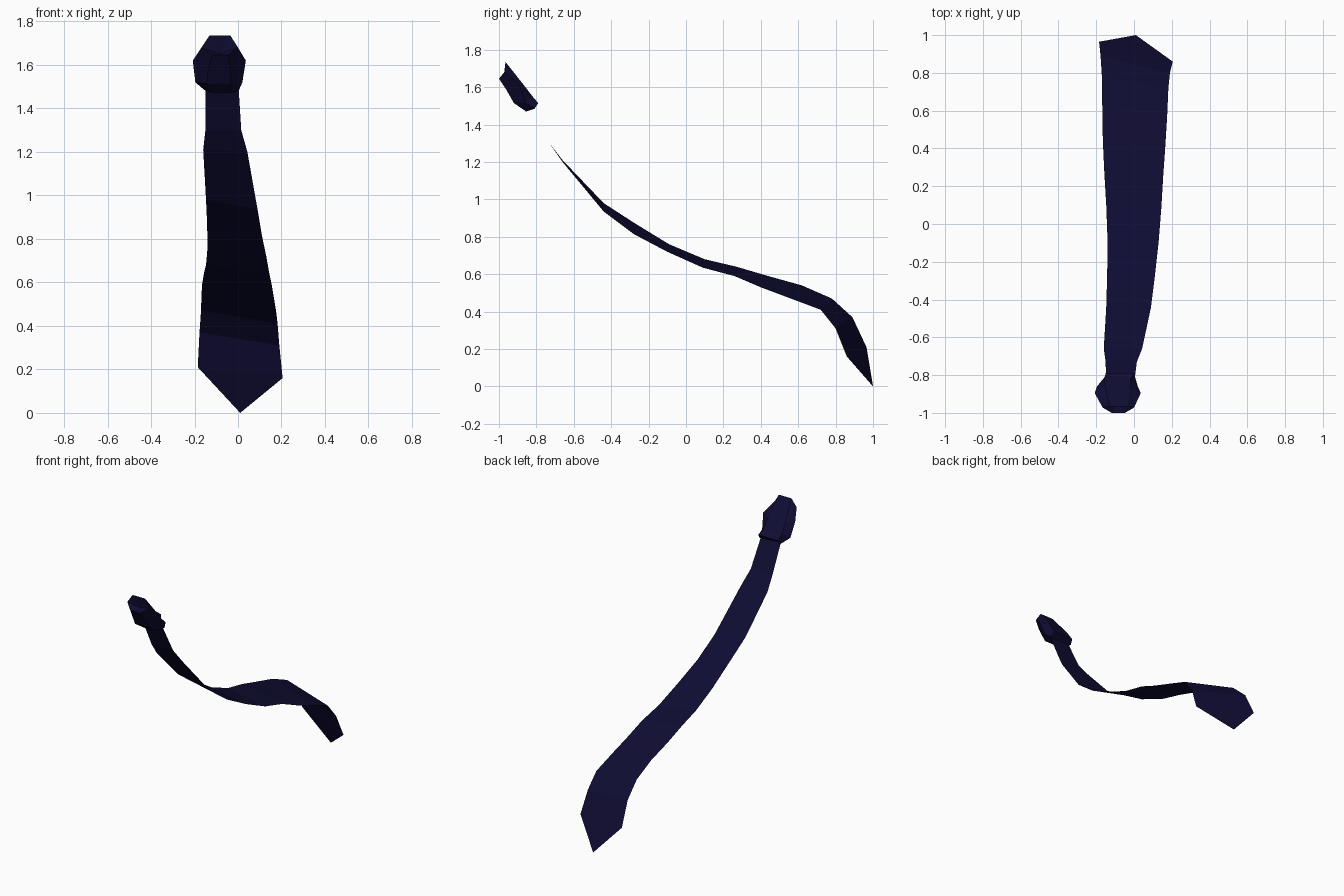
import bpy, bmesh

if "Cube" in bpy.data.objects:
    bpy.data.objects.remove(bpy.data.objects["Cube"])

navy = bpy.data.materials.new("dark navy cloth")
navy.diffuse_color = (0.005, 0.004, 0.034, 1)
navy.use_nodes = True
navy.node_tree.nodes["Principled BSDF"].inputs["Base Color"].default_value = navy.diffuse_color


def make_object(name, bm):
    mesh = bpy.data.meshes.new(name)
    bm.to_mesh(mesh)
    bm.free()
    mesh.materials.append(navy)
    obj = bpy.data.objects.new(name, mesh)
    bpy.context.collection.objects.link(obj)
    return obj


# Blade: twisting flat ribbon, left and right edge point per section
sections = [
    ((-.148, -.85, 1.54), (0, -.85, 1.54)),
    ((-.15, -.73, 1.30), (.015, -.73, 1.30)),
    ((-.16, -.66, 1.21), (.043, -.66, 1.20)),
    ((-.147, -.44, .98), (.09, -.44, .935)),
    ((-.142, -.27, .87), (.11, -.28, .815)),
    ((-.14, -.09, .76), (.13, -.10, .72)),
    ((-.147, .10, .68), (.145, .09, .635)),
    ((-.157, .27, .64), (.155, .26, .59)),
    ((-.165, .44, .59), (.165, .40, .53)),
    ((-.168, .62, .54), (.175, .56, .47)),
    ((-.17, .78, .47), (.182, .72, .41)),
    ((-.177, .89, .37), (.19, .80, .31)),
    ((-.185, .965, .21), (.205, .86, .16)),
]
bm = bmesh.new()
rows = [[bm.verts.new(p) for p in s] for s in sections]
for (a, b), (c, d) in zip(rows, rows[1:]):
    bm.faces.new((a, c, d, b))
# Pointed end
tip = bm.verts.new((.01, 1.0, 0))
bm.faces.new((rows[-1][0], tip, rows[-1][1]))
make_object("tie_blade", bm)

# Knot: mirrored six-sided rings, each (centre x, back, side, front)
# where every point is (half width, y, z)
rings = [
    (-.075, (.075, -.79, 1.515), (.08, -.81, 1.485), (.045, -.855, 1.47)),
    (-.088, (.07, -.82, 1.55), (.108, -.86, 1.52), (.055, -.92, 1.515)),
    (-.086, (.065, -.87, 1.615), (.122, -.895, 1.62), (.05, -.96, 1.585)),
    (-.083, (.048, -.965, 1.735), (.083, -.972, 1.68), (.035, -1.0, 1.645)),
]
bm = bmesh.new()
loops = []
for cx, *pts in rings:
    right = [(cx + w, y, z) for w, y, z in pts]
    left = [(cx - w, y, z) for w, y, z in reversed(pts)]
    loops.append([bm.verts.new(p) for p in right + left])
for lo, hi in zip(loops, loops[1:]):
    for i in range(6):
        j = (i + 1) % 6
        bm.faces.new((lo[i], lo[j], hi[j], hi[i]))
bm.faces.new(loops[0])
# Hollow at the top of the knot
hollow = bm.verts.new((-.083, -.945, 1.65))
for i in range(6):
    bm.faces.new((loops[-1][i], loops[-1][(i + 1) % 6], hollow))
bmesh.ops.recalc_face_normals(bm, faces=bm.faces)
make_object("tie_knot", bm)
